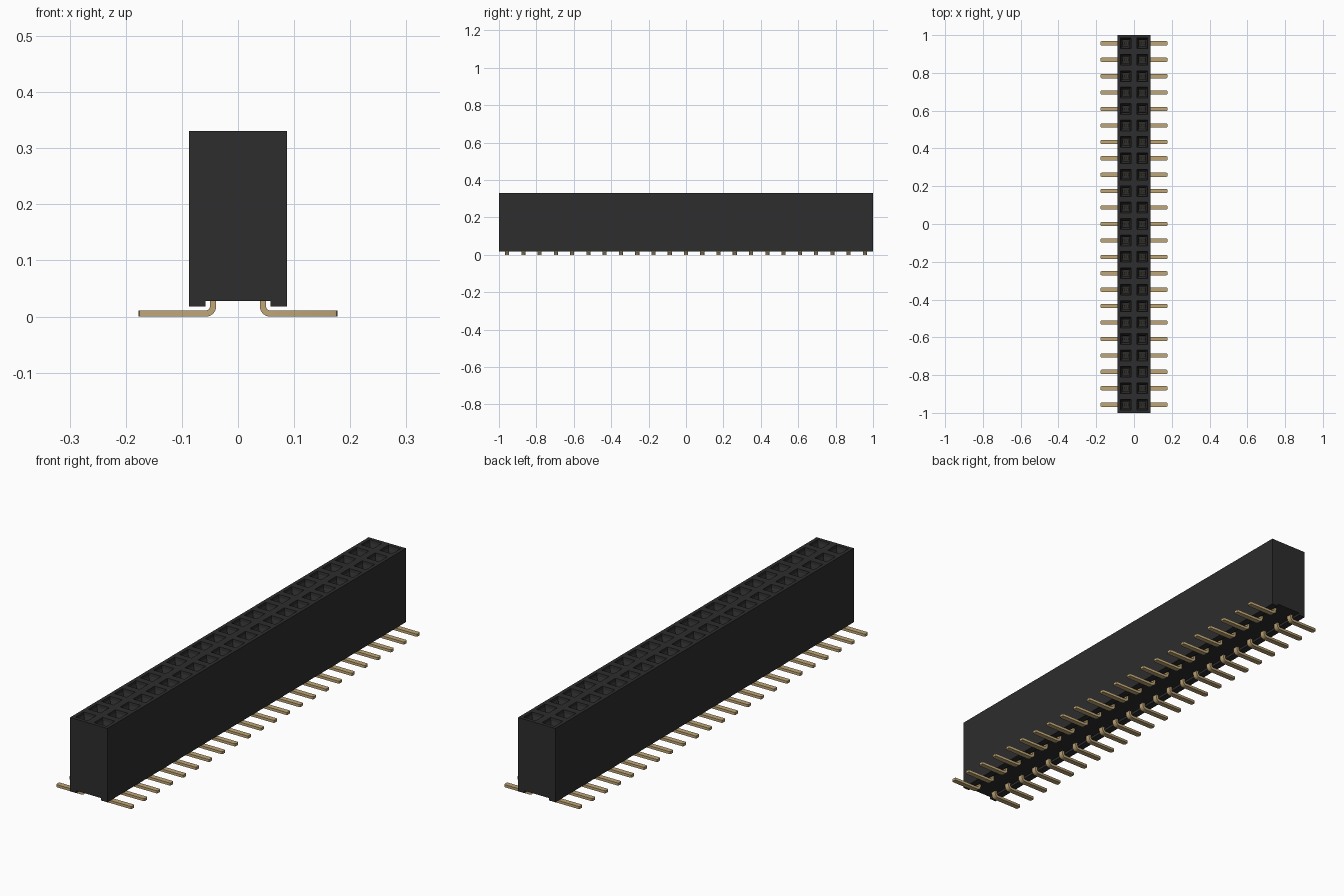
import bpy, bmesh, math
from mathutils import Vector

cube = bpy.data.objects.get("Cube")
if cube:
    bpy.data.objects.remove(cube, do_unlink=True)

COUNT = 23                 # contacts per row
PITCH = 2.0 / COUNT
HALF_W = 0.0875            # half the housing width
TOP = 0.331
ROW_X = 0.0445             # distance of each row from the centre line


def material(name, color, roughness, metallic=0.0):
    m = bpy.data.materials.new(name)
    m.use_nodes = True
    m.diffuse_color = color
    b = m.node_tree.nodes["Principled BSDF"]
    b.inputs["Base Color"].default_value = color
    b.inputs["Roughness"].default_value = roughness
    b.inputs["Metallic"].default_value = metallic
    return m


black = material("black plastic", (0.026, 0.026, 0.027, 1), 0.6)
gold = material("gold metal", (0.52, 0.38, 0.18, 1), 0.45)


def add_object(name, bm, mat):
    bmesh.ops.recalc_face_normals(bm, faces=bm.faces)
    mesh = bpy.data.meshes.new(name)
    bm.to_mesh(mesh)
    bm.free()
    mesh.materials.append(mat)
    ob = bpy.data.objects.new(name, mesh)
    bpy.context.collection.objects.link(ob)
    return ob


def extrude_profile(bm, points, y0, y1):
    """Extrude a closed (x, z) outline along y."""
    face = bm.faces.new([bm.verts.new((x, y0, z)) for x, z in points])
    res = bmesh.ops.extrude_face_region(bm, geom=[face])
    verts = [e for e in res["geom"] if isinstance(e, bmesh.types.BMVert)]
    bmesh.ops.translate(bm, verts=verts, vec=(0, y1 - y0, 0))


def repeat(ob):
    """Repeat along the row, then mirror to the other row."""
    arr = ob.modifiers.new("row", "ARRAY")
    arr.count = COUNT
    arr.use_relative_offset = False
    arr.use_constant_offset = True
    arr.constant_offset_displace = (0, PITCH, 0)
    ob.modifiers.new("other_row", "MIRROR").use_axis[0] = True


# Housing: block with a channel along the underside
bm = bmesh.new()
half = [(0.058, 0.028), (0.058, 0.018), (HALF_W, 0.018), (HALF_W, TOP)]
extrude_profile(bm, half + [(-x, z) for x, z in reversed(half)], -1, 1)
bmesh.ops.recalc_face_normals(bm, faces=bm.faces)

# Cut it into one cell per contact
cuts = [((0, 0, 0), (1, 0, 0))]
cuts += [((0, -1 + i * PITCH, 0), (0, 1, 0)) for i in range(1, COUNT)]
for co, no in cuts:
    bmesh.ops.bisect_plane(bm, geom=bm.verts[:] + bm.edges[:] + bm.faces[:],
                           plane_co=co, plane_no=no, dist=1e-6)

# Sink a socket in each top cell: mouth, steep funnel, straight shaft
bm.normal_update()
cells = [f for f in bm.faces
         if f.normal.z > 0.9 and f.calc_center_median().z > TOP - 0.01]
for inset, depth in ((0.015, 0), (0.002, -0.012), (0.009, -0.018), (0.0005, -0.15)):
    bmesh.ops.inset_individual(bm, faces=cells, thickness=inset, depth=depth,
                               use_even_offset=True)
add_object("housing", bm, black)

# Bent surface-mount leg: vertical stem, rounded bend, flat foot
Y0 = -1 + PITCH / 2
FOOT_W, THICK, TIP = 0.022, 0.011, 0.177
R_OUT = 0.018
x_in = ROW_X - THICK / 2
cx, cz = x_in + R_OUT, R_OUT


def arc(radius, steps=6):
    return [(cx - radius * math.cos(a), cz - radius * math.sin(a))
            for a in (math.pi / 2 * i / steps for i in range(steps + 1))]


outline = [(x_in, 0.06)] + arc(R_OUT) + [(TIP, 0), (TIP, THICK)]
outline += list(reversed(arc(R_OUT - THICK))) + [(x_in + THICK, 0.06)]
bm = bmesh.new()
extrude_profile(bm, outline, Y0 - FOOT_W / 2, Y0 + FOOT_W / 2)
tip_edges = [e for e in bm.edges
             if all(v.co.x > TIP - 1e-4 for v in e.verts)
             and abs(e.verts[0].co.z - e.verts[1].co.z) > 0.005]
bmesh.ops.bevel(bm, geom=tip_edges, offset=0.005, segments=2, profile=0.5,
                affect="EDGES")
legs = add_object("solder_legs", bm, gold)
repeat(legs)

# Paired spring leaves inside each socket
bm = bmesh.new()
for side in (-1, 1):
    def leaf_x(offset):
        return HALF_W / 2 + side * offset
    extrude_profile(bm, [(leaf_x(0.012), 0.14), (leaf_x(0.015), 0.14),
                         (leaf_x(0.008), 0.26), (leaf_x(0.013), 0.296),
                         (leaf_x(0.010), 0.296), (leaf_x(0.005), 0.26)],
                    Y0 - 0.006, Y0 + 0.006)
contacts = add_object("socket_contacts", bm, gold)
repeat(contacts)

# Smooth the bends while keeping edges sharp
bpy.ops.object.select_all(action="DESELECT")
legs.select_set(True)
bpy.context.view_layer.objects.active = legs
bpy.ops.object.shade_smooth_by_angle(angle=math.radians(35))
